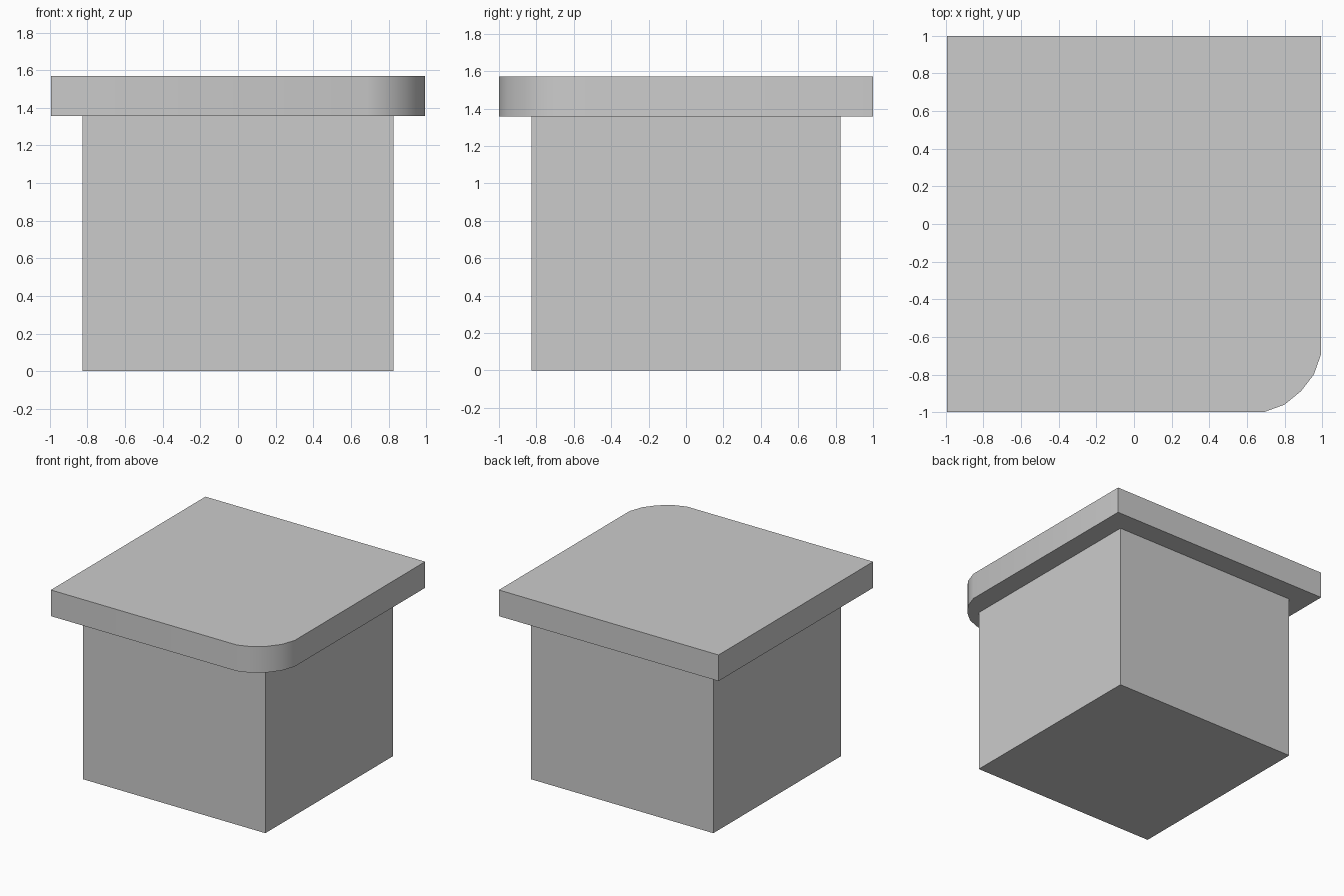
import bpy, bmesh
from math import radians

if "Cube" in bpy.data.objects:
    bpy.data.objects.remove(bpy.data.objects["Cube"])


def prism(name, outline, z0, z1):
    """Closed upright solid from a counter-clockwise outline."""
    bm = bmesh.new()
    face = bm.faces.new([bm.verts.new((x, y, z0)) for x, y in outline])
    side = bmesh.ops.extrude_face_region(bm, geom=[face], use_keep_orig=True)
    verts = [g for g in side["geom"] if isinstance(g, bmesh.types.BMVert)]
    bmesh.ops.translate(bm, verts=verts, vec=(0, 0, z1 - z0))
    bmesh.ops.recalc_face_normals(bm, faces=bm.faces[:])
    mesh = bpy.data.meshes.new(name)
    bm.to_mesh(mesh)
    bm.free()
    obj = bpy.data.objects.new(name, mesh)
    bpy.context.collection.objects.link(obj)
    return obj


# Square base block
B = 0.827
prism("base_block", [(-B, -B), (B, -B), (B, B), (-B, B)], 0, 1.356)

# Overhanging top slab with one rounded front right corner
X, Y = 0.995, 1.0
corner = [(0.69, -Y), (0.80, -0.96), (0.888, -0.888), (0.956, -0.80), (X, -0.69)]
slab = prism("top_slab", [(-X, -Y)] + corner + [(X, Y), (-X, Y)], 1.356, 1.57)

# Smooth the rounded corner, keep other edges sharp
bpy.ops.object.select_all(action='DESELECT')
slab.select_set(True)
bpy.context.view_layer.objects.active = slab
bpy.ops.object.shade_smooth_by_angle(angle=radians(30))
